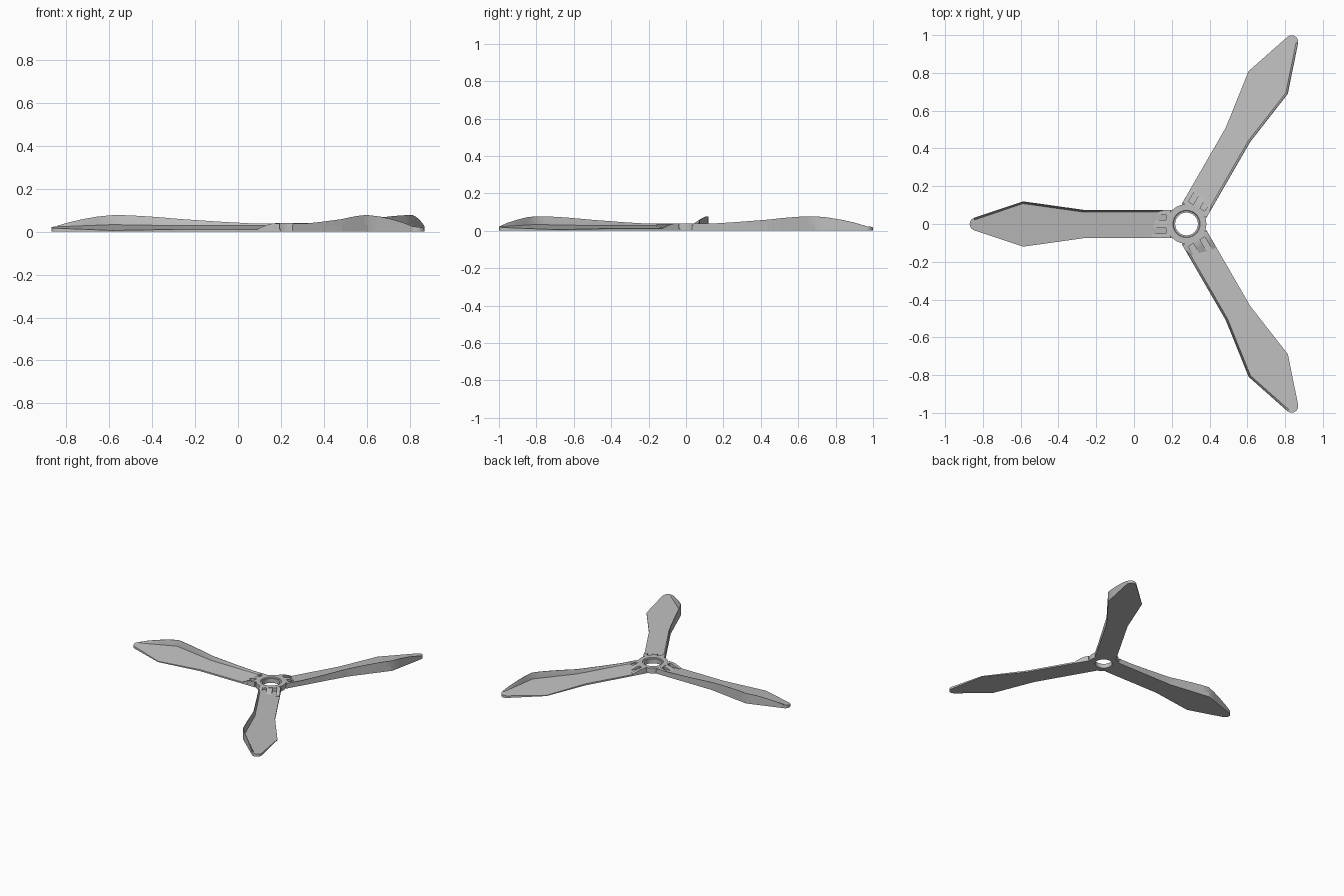
import bpy, bmesh, math

if "Cube" in bpy.data.objects:
    bpy.data.objects.remove(bpy.data.objects["Cube"], do_unlink=True)

HUB_X = 0.278
TIP_R, TIP_END = 0.035, 1.148

grey = bpy.data.materials.new("plain_grey")
grey.use_nodes = True
grey.diffuse_color = (0.52, 0.52, 0.52, 1)
grey.node_tree.nodes["Principled BSDF"].inputs["Base Color"].default_value = (0.52, 0.52, 0.52, 1)


def finish(bm, name, angle=0.0, smooth=False):
    """Turn a bmesh into an object placed around the hub axis."""
    bmesh.ops.recalc_face_normals(bm, faces=bm.faces[:])
    mesh = bpy.data.meshes.new(name)
    bm.to_mesh(mesh)
    bm.free()
    mesh.materials.append(grey)
    ob = bpy.data.objects.new(name, mesh)
    bpy.context.collection.objects.link(ob)
    ob.location.x = HUB_X
    ob.rotation_euler.z = angle
    if smooth:
        bpy.ops.object.select_all(action="DESELECT")
        ob.select_set(True)
        bpy.context.view_layer.objects.active = ob
        bpy.ops.object.shade_smooth_by_angle(angle=math.radians(30))
    return ob


def loft(sections, closed=False):
    """Skin a row of equal rings; cap the ends unless closed."""
    bm = bmesh.new()
    rings = [[bm.verts.new(p) for p in s] for s in sections]
    pairs = list(zip(rings, rings[1:]))
    if closed:
        pairs.append((rings[-1], rings[0]))
    else:
        bm.faces.new(rings[0])
        bm.faces.new(rings[-1])
    n = len(rings[0])
    for a, b in pairs:
        for i in range(n):
            j = (i + 1) % n
            bm.faces.new((a[i], a[j], b[j], b[i]))
    return bm


def plate_z(y):
    """Sloped upper surface of the blade; the raised edge is at -y."""
    return 0.0203 - 0.12 * y


def half_width(r):
    """Blade half width: straight shank, flare, then taper to the tip."""
    pts = [(0, 0.075), (0.545, 0.075), (0.865, 0.12), (1.122, 0.034)]
    for (r0, w0), (r1, w1) in zip(pts, pts[1:]):
        if r <= r1:
            return w0 + (w1 - w0) * (r - r0) / (r1 - r0)
    return math.sqrt(max(0, TIP_R ** 2 - (r - TIP_END + TIP_R) ** 2))


# Hub: turned ring with a stepped bore
profile = [(0.06, 0), (0.105, 0), (0.105, 0.04), (0.072, 0.04), (0.069, 0.033), (0.06, 0.033)]
steps = 48
turns = [2 * math.pi * i / steps for i in range(steps)]
finish(loft([[(r * math.cos(t), r * math.sin(t), z) for r, z in profile] for t in turns], closed=True),
       "hub_ring", smooth=True)

# Raised edge: height of its crest along the blade
crest = [(0.09, 0.038), (0.2, 0.038), (0.35, 0.046), (0.545, 0.059), (0.65, 0.068), (0.74, 0.074),
         (0.81, 0.077), (0.865, 0.077), (0.93, 0.071), (1.0, 0.059), (1.07, 0.043), (1.122, 0.027)]

# Root ramp: side profile from hub top down to the blade
ramp_long = [(0.085, 0.005), (0.085, 0.0395), (0.115, 0.0385), (0.14, 0.033), (0.185, 0.015), (0.185, 0.005)]
ramp_short = [(0.085, 0.005), (0.085, 0.0395), (0.105, 0.0392), (0.108, 0.039), (0.108, 0.015), (0.108, 0.005)]
ramp_bands = [(-0.074, -0.05, ramp_long), (-0.05, -0.02, ramp_short), (-0.02, 0.02, ramp_long),
              (0.02, 0.05, ramp_short), (0.05, 0.0748, ramp_long)]

for name, degrees in (("right", 180), ("back", 60), ("front", -60)):
    angle = math.radians(degrees)

    # Blade plate: outline with a rounded tip, flat below and sloped above
    stations = [0.08, 0.545, 0.865]
    tip = [math.radians(a) for a in range(-75, 76, 15)]
    outline = [(r, -half_width(r)) for r in stations]
    outline += [(TIP_END - TIP_R + TIP_R * math.cos(a), TIP_R * math.sin(a)) for a in tip]
    outline += [(r, half_width(r)) for r in reversed(stations)]
    finish(loft([[(x, y, 0) for x, y in outline], [(x, y, plate_z(y)) for x, y in outline]]),
           name + "_blade")

    # Raised edge along one side of the blade
    sections = []
    for r, top in crest:
        y = -half_width(r)
        inner = y + 0.012
        sections.append([(r, y, 0.0), (r, y, top), (r, y + 0.003, top), (r, inner, plate_z(inner)),
                         (r, inner, 0.0)])
    finish(loft(sections), name + "_blade_raised_edge", angle, smooth=True)
    bpy.data.objects[name + "_blade"].rotation_euler.z = angle

    # Ramp at the root, with two open pockets
    for i, (y0, y1, side) in enumerate(ramp_bands):
        finish(loft([[(r, y, z) for r, z in side] for y in (y0, y1)]),
               f"{name}_root_ramp_{i + 1}", angle, smooth=True)
